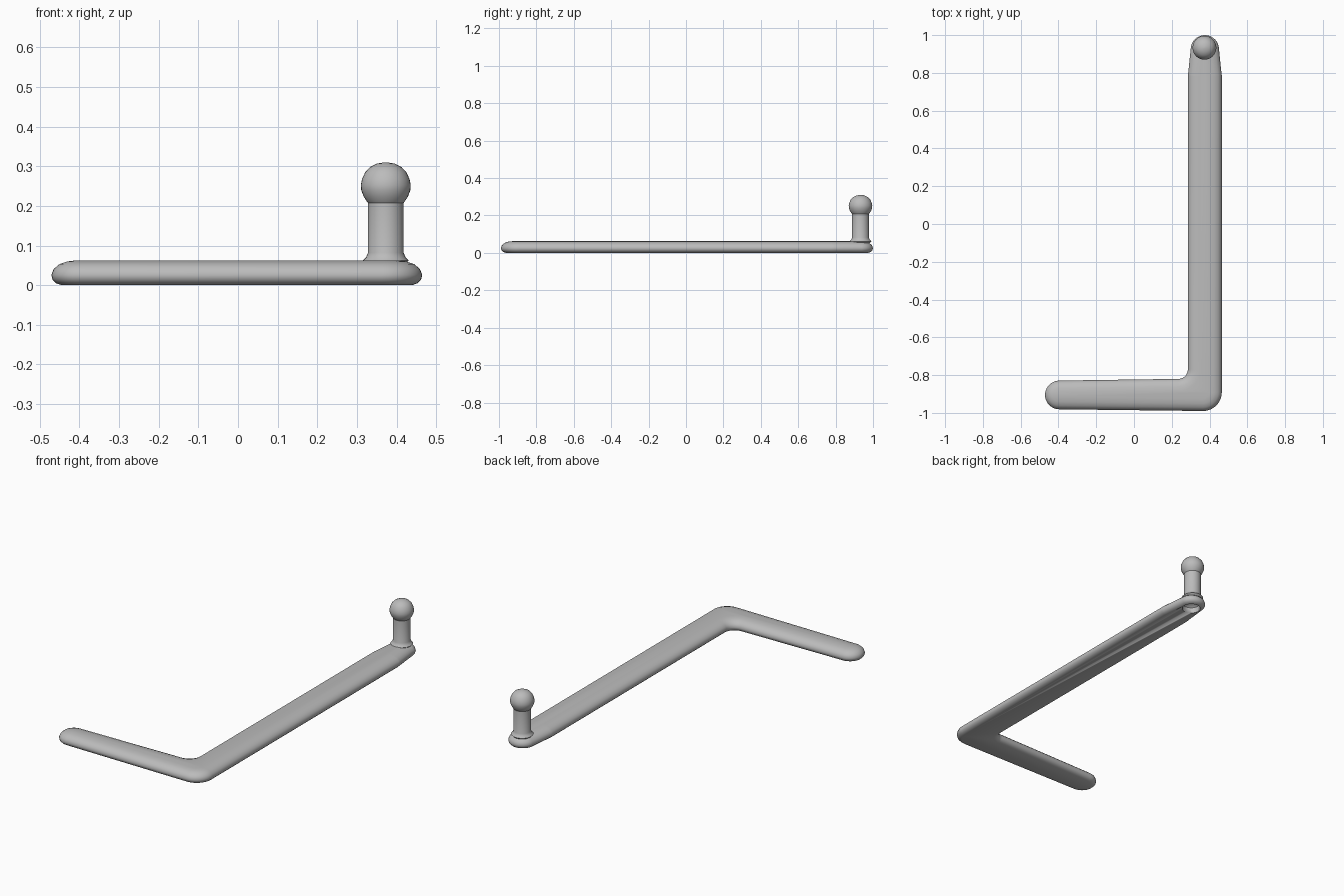
import bpy, bmesh, math

cube = bpy.data.objects.get("Cube")
if cube:
    bpy.data.objects.remove(cube, do_unlink=True)

GREY = (0.5, 0.5, 0.5, 1)
grey = bpy.data.materials.new("plain_grey")
grey.diffuse_color = GREY
grey.use_nodes = True
grey.node_tree.nodes["Principled BSDF"].inputs["Base Color"].default_value = GREY


def finish(name, bm, angle=40):
    bmesh.ops.recalc_face_normals(bm, faces=bm.faces)
    mesh = bpy.data.meshes.new(name)
    bm.to_mesh(mesh)
    bm.free()
    mesh.materials.append(grey)
    obj = bpy.data.objects.new(name, mesh)
    bpy.context.collection.objects.link(obj)
    bpy.ops.object.select_all(action="DESELECT")
    obj.select_set(True)
    bpy.context.view_layer.objects.active = obj
    bpy.ops.object.shade_smooth_by_angle(angle=math.radians(angle))
    return obj


def loft(rings):
    """Closed solid through a stack of equal-length rings."""
    bm = bmesh.new()
    loops = [[bm.verts.new(p) for p in ring] for ring in rings]
    n = len(loops[0])
    for low, high in zip(loops, loops[1:]):
        for i in range(n):
            j = (i + 1) % n
            bm.faces.new((low[i], low[j], high[j], high[i]))
    bm.faces.new(loops[0][::-1])
    bm.faces.new(loops[-1])
    return bm


# Bar outline as arcs: centre x, centre y, radius, start, end, steps, convex
ARCS = [
    (0.365, -0.89, 0.10, -90, 0, 10, True),       # outer elbow
    (0.365, 0.78, 0.10, 0, 12, 3, True),          # shoulder
    (0.375, 0.925, 0.075, 12, 168, 16, True),     # post end
    (0.385, 0.78, 0.10, 168, 180, 3, True),       # shoulder
    (0.235, -0.77, 0.05, 0, -90, 8, False),       # inner elbow
    (-0.395, -0.905, 0.076, 90, 270, 18, True),   # free end
]


def outline(inset, z):
    pts = []
    for cx, cy, r, a0, a1, steps, convex in ARCS:
        r += -inset if convex else inset
        for i in range(steps + 1):
            a = math.radians(a0 + (a1 - a0) * i / steps)
            pts.append((cx + r * math.cos(a), cy + r * math.sin(a), z))
    return pts


def turned(profile, cx, cy, n=32):
    return loft([[(cx + r * math.cos(2 * math.pi * i / n),
                   cy + r * math.sin(2 * math.pi * i / n), z)
                  for i in range(n)] for r, z in profile])


# L-shaped bar with soft edges and a flat underside
LAYERS = [(0.026, 0), (0.012, 0.005), (0.003, 0.014), (0, 0.026), (0.006, 0.041),
          (0.02, 0.053), (0.04, 0.06), (0.065, 0.063)]
bar = finish("angled_bar", loft([outline(d, z) for d, z in LAYERS]))

# Recess under the post
cutter = finish("recess_cutter", turned([(0.05, -0.02), (0.045, 0.03), (0.03, 0.042)], 0.375, 0.925))
cutter.hide_render = True
cut = bar.modifiers.new("recess", "BOOLEAN")
cut.operation = "DIFFERENCE"
cut.object = cutter
bpy.context.view_layer.objects.active = bar
bpy.ops.object.modifier_apply(modifier=cut.name)
bpy.data.objects.remove(cutter, do_unlink=True)

# Upright post with a flared foot, and its domed knob
finish("post", turned([(0.045, 0.05), (0.058, 0.062), (0.05, 0.07), (0.045, 0.082),
                       (0.045, 0.22)], 0.373, 0.933))
finish("knob", turned([(0.04, 0.202), (0.047, 0.21), (0.056, 0.224), (0.062, 0.24),
                       (0.063, 0.253), (0.06, 0.268), (0.052, 0.285), (0.04, 0.298),
                       (0.022, 0.307), (0.004, 0.31)], 0.373, 0.933), 60)
